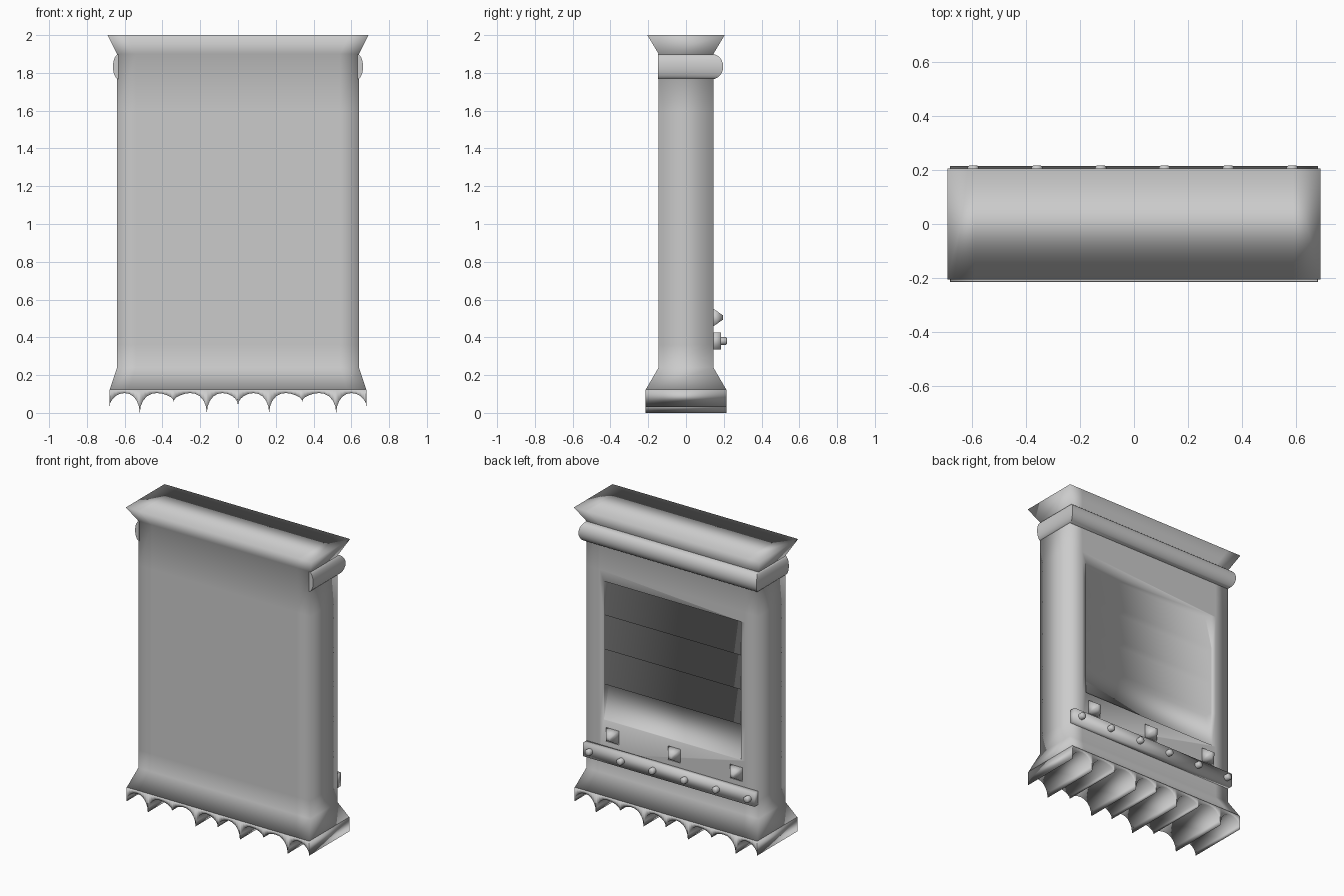
import bpy, bmesh, math

cube = bpy.data.objects.get("Cube")
if cube:
    bpy.data.objects.remove(cube, do_unlink=True)

grey = bpy.data.materials.new("plain grey")
grey.use_nodes = True
GREY = (0.6, 0.6, 0.6, 1)
grey.diffuse_color = GREY
grey.node_tree.nodes["Principled BSDF"].inputs["Base Color"].default_value = GREY


def finish(name, bm, smooth=True):
    bmesh.ops.recalc_face_normals(bm, faces=bm.faces)
    for f in bm.faces:
        f.smooth = smooth
    mesh = bpy.data.meshes.new(name)
    bm.to_mesh(mesh)
    bm.free()
    mesh.materials.append(grey)
    ob = bpy.data.objects.new(name, mesh)
    bpy.context.collection.objects.link(ob)
    return ob


def loft(rings, bm=None):
    """Skin closed rings of points and cap both ends."""
    bm = bm or bmesh.new()
    rows = [[bm.verts.new(p) for p in ring] for ring in rings]
    n = len(rows[0])
    for a, b in zip(rows, rows[1:]):
        for i in range(n):
            j = (i + 1) % n
            bm.faces.new((a[i], a[j], b[j], b[i]))
    bm.faces.new(rows[0])
    bm.faces.new(rows[-1])
    return bm


def activate(ob):
    bpy.ops.object.select_all(action='DESELECT')
    ob.select_set(True)
    bpy.context.view_layer.objects.active = ob


def sharpen(ob, degrees):
    activate(ob)
    bpy.ops.object.shade_smooth_by_angle(angle=math.radians(degrees))


# Slab body flaring out at foot and crown
def section(z, hx, hy):
    s = hx - 0.1
    return [(-hx, -hy, z), (-s, -hy, z), (s, -hy, z), (hx, -hy, z),
            (hx, hy, z), (s, hy, z), (-s, hy, z), (-hx, hy, z)]


slat_z = [1.53, 1.3, 1.07, 0.835, 0.6]
levels = [(0.12, 0.68, 0.215), (0.24, 0.64, 0.145), (0.36, 0.64, 0.145)]
levels += [(z, 0.64, 0.145) for z in reversed(slat_z)]
levels += [(1.6, 0.64, 0.145), (1.9, 0.64, 0.145), (2.0, 0.69, 0.205)]
body = finish("body", loft([section(*lv) for lv in levels]))

# Louvred recess cut into the back: each slat slopes outward as it drops
profile = [(0.25, slat_z[0])]
for top, bottom in zip(slat_z, slat_z[1:]):
    profile += [(0.085, top), (0.138, bottom)]
profile.append((0.25, slat_z[-1]))
cutter = finish("recess_cutter", loft([[(x, y, z) for y, z in profile] for x in (-0.51, 0.51)]))
cutter.hide_render = True
activate(body)
cut = body.modifiers.new("recess", 'BOOLEAN')
cut.operation = 'DIFFERENCE'
cut.solver = 'EXACT'
cut.object = cutter
bpy.ops.object.modifier_apply(modifier=cut.name)
bpy.data.objects.remove(cutter, do_unlink=True)

# Scalloped foot with grooves running front to back
tips = [(-0.68, 0.03), (-0.52, 0), (-0.34, 0.06), (-0.165, 0), (0, 0.04)]
tips += [(-x, z) for x, z in reversed(tips[:-1])]
STEPS = 10
outline = []
for (xa, za), (xb, zb) in zip(tips, tips[1:]):
    for i in range(STEPS):
        u = -math.cos(math.pi * i / STEPS)
        t = (u + 1) / 2
        low = za + (zb - za) * t
        outline.append((xa + (xb - xa) * t, low + (0.105 - low) * math.sqrt(1 - u * u)))
outline.append(tips[-1])
finish("scalloped_foot", loft(
    [[(x, -0.215, z), (x, 0.215, z), (x, 0.215, 0.125), (x, -0.215, 0.125)] for x, z in outline]))

# Half-round moulding round the back and both sides
rings = []
for sx, sy in [(-1, -1), (-1, 1), (1, 1), (1, -1)]:
    ring = []
    for i in range(13):
        a = math.pi * (i / 12 - 0.5)
        out = math.cos(a)
        y = 0.14 + 0.057 * out if sy > 0 else -0.147
        ring.append((sx * (0.632 + 0.03 * out), y, 1.833 + 0.066 * math.sin(a)))
    rings.append(ring)
sharpen(finish("moulding", loft(rings)), 40)


# Belt across the lower back
def square(x, y, z, hx, hz):
    return [(x - hx, y, z - hz), (x + hx, y, z - hz), (x + hx, y, z + hz), (x - hx, y, z + hz)]


finish("belt", loft([square(0, 0.13, 0.38, 0.638, 0.045), square(0, 0.185, 0.38, 0.638, 0.045)]))

# Pointed blocks above the belt
bm = bmesh.new()
for x in (-0.475, -0.015, 0.445):
    loft([square(x, 0.14, 0.505, 0.05, 0.05), square(x, 0.195, 0.505, 0.012, 0.012)], bm)
finish("pointed_blocks", bm)

# Round studs along the belt
bm = bmesh.new()
for i in range(6):
    x = (i - 2.5) * 0.236 - 0.005
    loft([[(x + r * math.cos(k * math.pi / 8), y, 0.38 + r * math.sin(k * math.pi / 8))
           for k in range(16)] for y, r in ((0.18, 0.021), (0.21, 0.021), (0.217, 0.014))], bm)
sharpen(finish("studs", bm), 50)
